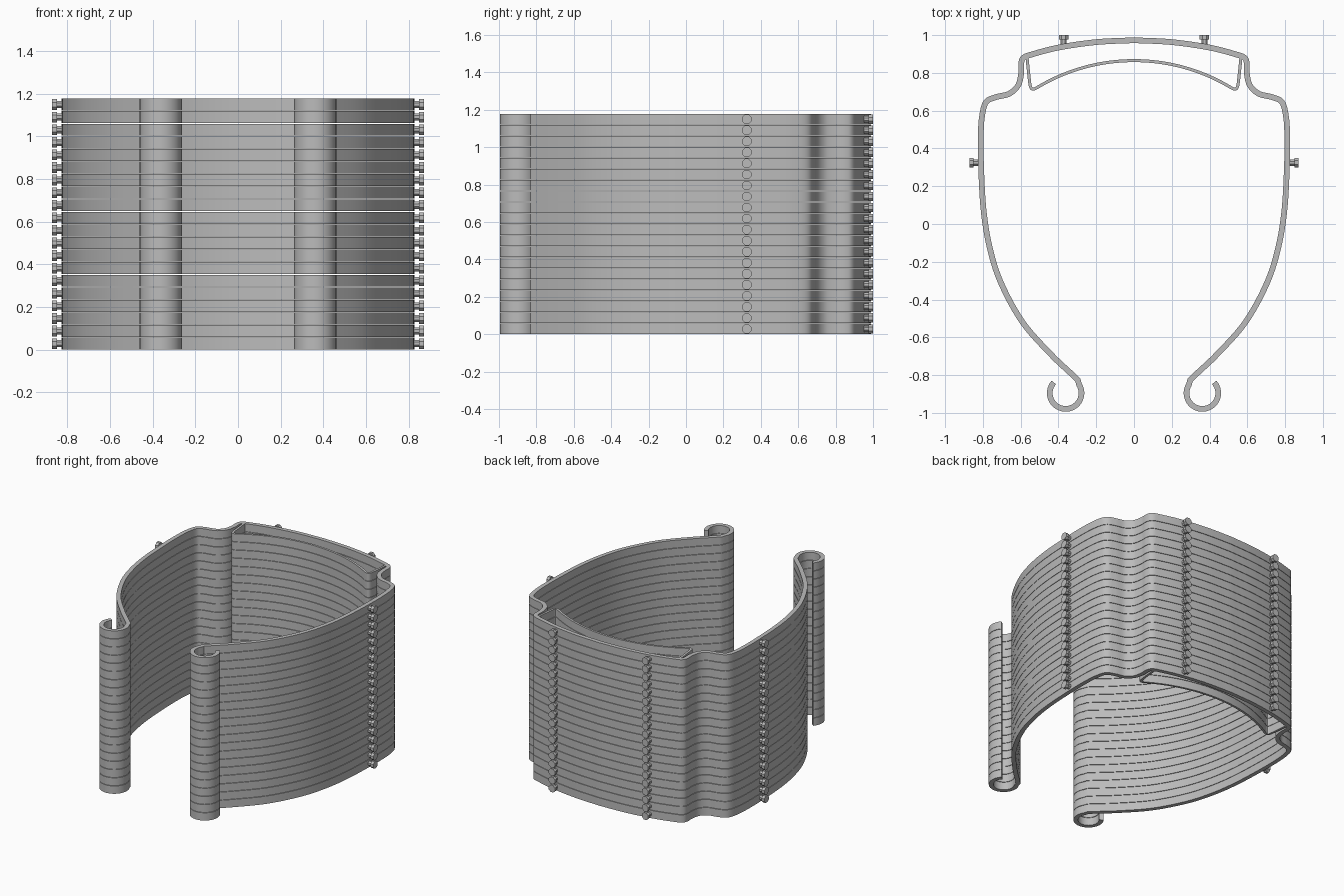
import bpy, bmesh, math
from mathutils import Vector, Matrix

if "Cube" in bpy.data.objects:
    bpy.data.objects.remove(bpy.data.objects["Cube"])

LAYERS, PITCH, GAP = 20, 0.059, 0.003
H = PITCH - GAP

grey = bpy.data.materials.new("plain grey")
grey.diffuse_color = (0.5, 0.5, 0.5, 1)
grey.use_nodes = True
grey.node_tree.nodes["Principled BSDF"].inputs["Base Color"].default_value = grey.diffuse_color


def spline(pts, n=6):
    """Smooth curve through the points."""
    p = [Vector(q) for q in pts]
    p = [2 * p[0] - p[1]] + p + [2 * p[-1] - p[-2]]
    out = []
    for a, b, c, d in zip(p, p[1:], p[2:], p[3:]):
        for i in range(n):
            t = i / n
            out.append(0.5 * (2 * b + (c - a) * t + (2 * a - 5 * b + 4 * c - d) * t ** 2
                              + (3 * b - a - 3 * c + d) * t ** 3))
    return out + [p[-2]]


def mirrored(half):
    """Complete a path that starts on x = 0."""
    return [Vector((-p.x, p.y)) for p in reversed(half[1:])] + half


def finish(name, bm, angle):
    """Make the object, then stack it in layers."""
    bmesh.ops.recalc_face_normals(bm, faces=bm.faces)
    me = bpy.data.meshes.new(name)
    bm.to_mesh(me)
    bm.free()
    me.materials.append(grey)
    ob = bpy.data.objects.new(name, me)
    bpy.context.collection.objects.link(ob)
    bpy.ops.object.select_all(action='DESELECT')
    ob.select_set(True)
    bpy.context.view_layer.objects.active = ob
    bpy.ops.object.shade_smooth_by_angle(angle=math.radians(angle))
    arr = ob.modifiers.new("stack", 'ARRAY')
    arr.count = LAYERS
    arr.use_relative_offset = False
    arr.use_constant_offset = True
    arr.constant_offset_displace = (0, 0, PITCH)
    return ob


def strip(name, path, thick):
    """Flat strip of rectangular section following a path."""
    bm = bmesh.new()
    rings = []
    for i, p in enumerate(path):
        t = (path[min(i + 1, len(path) - 1)] - path[max(i - 1, 0)]).normalized()
        n = Vector((-t.y, t.x)) * thick / 2
        rings.append([bm.verts.new((*(p + s * n), z))
                      for s, z in ((1, 0), (-1, 0), (-1, H), (1, H))])
    for a, b in zip(rings, rings[1:]):
        for k in range(4):
            bm.faces.new((a[k], a[(k + 1) % 4], b[(k + 1) % 4], b[k]))
    bm.faces.new(rings[0])
    bm.faces.new(rings[-1])
    return finish(name, bm, 35)


# Headband: back arc, stepped shoulder, long side and curled end hook
side = spline([(0, 0.973), (0.2, 0.963), (0.4, 0.934), (0.54, 0.898), (0.585, 0.88),
               (0.597, 0.85), (0.597, 0.80), (0.613, 0.735), (0.66, 0.69), (0.73, 0.672),
               (0.782, 0.647), (0.803, 0.58), (0.811, 0.48), (0.81, 0.32), (0.797, 0.08),
               (0.765, -0.12), (0.705, -0.31), (0.59, -0.52), (0.44, -0.69),
               (0.34, -0.785), (0.298, -0.825)])
hook = [Vector((0.362 + 0.084 * math.cos(a), -0.895 + 0.084 * math.sin(a)))
        for a in (math.radians(148 + 254 * i / 28) for i in range(29))]
strip("headband", mirrored(side + hook), 0.03)

# Inner bow: shallow arc with rounded ends returning to the band corners
R = 0.994
arc = [Vector((x, 0.865 - R + math.sqrt(R * R - x * x)))
       for x in (0.51 * i / 16 for i in range(17))]
end = spline([(0.525, 0.716), (0.541, 0.716), (0.55, 0.735), (0.558, 0.80), (0.567, 0.89)], 4)
strip("inner_bow", mirrored(arc + end), 0.016)

# Buttons: octagonal stem with a wider cap, two on the sides and two on the back
bm = bmesh.new()
for base, out in (((0.815, 0.325), (1, 0)), ((-0.815, 0.325), (-1, 0)),
                  ((0.373, 0.943), (0, 1)), ((-0.373, 0.943), (0, 1))):
    d = Vector((*out, 0))
    rot = d.to_track_quat('Z', 'Y').to_matrix().to_4x4() @ Matrix.Rotation(math.pi / 8, 4, 'Z')
    for radius, lo, hi in ((0.018, 0, 0.036), (0.027, 0.034, 0.057)):
        pos = Vector((*base, H / 2)) + d * (lo + hi) / 2
        bmesh.ops.create_cone(bm, cap_ends=True, segments=8, radius1=radius, radius2=radius,
                              depth=hi - lo, matrix=Matrix.Translation(pos) @ rot)
finish("buttons", bm, 20)
